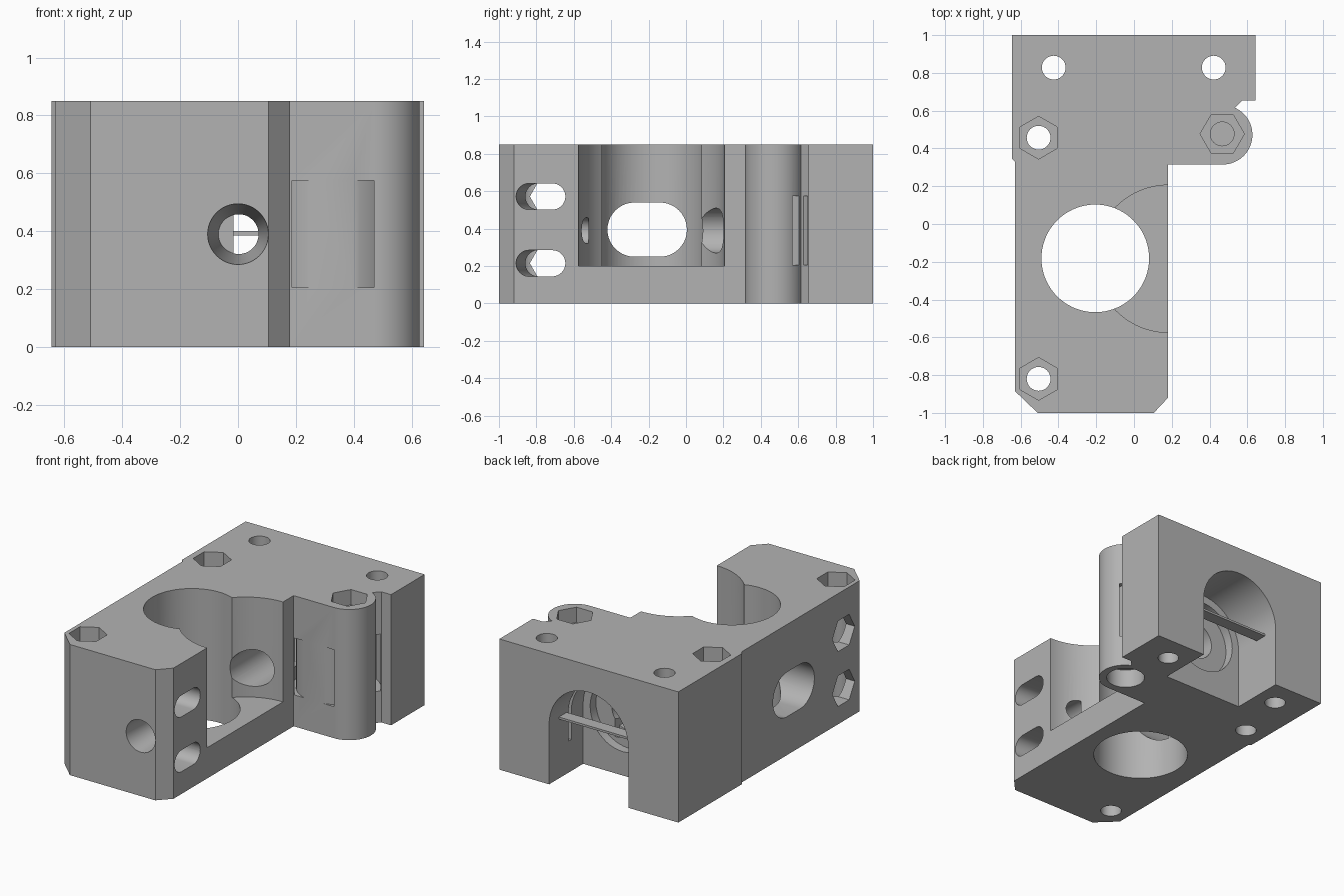
import bpy, bmesh, math
from mathutils import Vector

cube = bpy.data.objects.get("Cube")
if cube:
    bpy.data.objects.remove(cube, do_unlink=True)

grey = bpy.data.materials.new("plain grey")
grey.use_nodes = True
colour = (0.45, 0.45, 0.45, 1)
grey.diffuse_color = colour
grey.node_tree.nodes["Principled BSDF"].inputs["Base Color"].default_value = colour

H = 0.85
MID = 0.39


def place(axis, u, v, w):
    """Point with profile coordinates u, v and position w along the axis."""
    return {"x": (w, u, v), "y": (u, w, v), "z": (u, v, w)}[axis]


def loft(name, axis, start, end, w0, w1):
    """Solid between two matching profiles."""
    bm = bmesh.new()
    a = [bm.verts.new(place(axis, u, v, w0)) for u, v in start]
    b = [bm.verts.new(place(axis, u, v, w1)) for u, v in end]
    bm.faces.new(a)
    bm.faces.new(b)
    for i in range(len(a)):
        j = (i + 1) % len(a)
        bm.faces.new((a[i], a[j], b[j], b[i]))
    bmesh.ops.recalc_face_normals(bm, faces=bm.faces)
    mesh = bpy.data.meshes.new(name)
    bm.to_mesh(mesh)
    bm.free()
    mesh.materials.append(grey)
    obj = bpy.data.objects.new(name, mesh)
    bpy.context.collection.objects.link(obj)
    return obj


def prism(name, axis, profile, w0, w1):
    return loft(name, axis, profile, profile, w0, w1)


def arc(u, v, r, a0=0, a1=360, n=48):
    full = a1 - a0 == 360
    steps = n if full else n + 1
    return [(u + r * math.cos(math.radians(a0 + (a1 - a0) * i / n)),
             v + r * math.sin(math.radians(a0 + (a1 - a0) * i / n))) for i in range(steps)]


def hexagon(u, v, r, turn=0):
    return arc(u, v, r, turn, turn + 360, 6)


def stadium(u0, u1, v, r):
    return arc(u1, v, r, -90, 90, 20) + arc(u0, v, r, 90, 270, 20)


def rect(u0, u1, v0, v1):
    return [(u0, v0), (u1, v0), (u1, v1), (u0, v1)]


def boolean(target, tool, operation="DIFFERENCE"):
    mod = target.modifiers.new("cut", "BOOLEAN")
    mod.operation = operation
    mod.solver = "EXACT"
    mod.object = tool
    bpy.context.view_layer.update()
    result = bpy.data.meshes.new_from_object(
        target.evaluated_get(bpy.context.evaluated_depsgraph_get()))
    target.modifiers.clear()
    target.data = result
    bpy.data.objects.remove(tool, do_unlink=True)


# Block with corner chamfers and a rounded rod post
outline = [(-0.51, -1), (0.105, -1), (0.18, -0.92), (0.18, 0.315)]
outline += arc(0.47, 0.472, 0.157, -90, 66, 28)
outline += [(0.575, 0.655), (0.643, 0.655), (0.643, 1), (-0.645, 1),
            (-0.645, 0.345), (-0.63, 0.33), (-0.63, -0.885)]
body = prism("mount_body", "z", outline, 0, H)


def cut(axis, profile, w0, w1, end=None):
    boolean(body, loft("cutter", axis, profile, end or profile, w0, w1))


# Large vertical bore and wider side pocket
cut("z", arc(-0.205, -0.182, 0.285, n=72), -0.1, 1)
cut("z", arc(0.182, -0.184, 0.39, n=96), 0.2, 1)

# Oblong window through the side wall
cut("x", stadium(-0.275, -0.14, 0.395, 0.145), -0.8, -0.2)

# Rear arched pocket, open below, with stepped recess
arch = arc(0, MID, 0.285, 0, 180, 40) + [(-0.285, -0.1), (0.285, -0.1)]
cut("y", arch, 0.65, 1.1)
cut("y", arc(0, MID, 0.235), 0.59, 0.7)

# Lengthwise holes: tapered front, wider rear
cut("y", arc(0, MID, 0.105), -1.001, -0.52, arc(0, MID, 0.068))
cut("y", arc(0, MID, 0.12), 0.0, 0.62)

# Screw holes with nut traps in the top
for x, y in ((-0.505, 0.457), (-0.505, -0.82)):
    cut("z", arc(x, y, 0.063, n=32), -0.1, 1)
    cut("z", hexagon(x, y, 0.113, 30), 0.75, 1)
for x in (-0.425, 0.422):
    cut("z", arc(x, 0.828, 0.063, n=32), -0.1, 1)

# Curved strap channel beside the post
ring = prism("strap_channel", "z", arc(0.328, 0.54, 0.266, n=64), 0.205, 0.575)
boolean(ring, prism("ring_core", "z", arc(0.328, 0.54, 0.236, n=64), 0.1, 0.7))
boolean(body, ring)

# Post: nut trap above, blind bore, counterbore below
cut("z", hexagon(0.467, 0.477, 0.117), 0.75, 1)
cut("z", arc(0.467, 0.477, 0.063, n=32), 0.3, 0.9)
cut("z", arc(0.467, 0.477, 0.115, n=40), -0.1, 0.12)
cut("z", arc(0.467, 0.477, 0.063, n=32), 0.05, 0.28)

# Clamp slots leading to nut traps on the far side
for z in (0.215, 0.572):
    cut("x", stadium(-0.84, -0.715, z, 0.07), 0.2, -0.5, stadium(-0.785, -0.715, z, 0.07))
    cut("x", hexagon(-0.72, z, 0.115), -0.8, -0.47)

# Thin bridge across the rear pocket
bridge = prism("rear_bridge", "y", rect(-0.29, 0.29, 0.386, 0.4), 0.82, 0.9)
boolean(body, bridge, "UNION")

bpy.ops.object.select_all(action="DESELECT")
body.select_set(True)
bpy.context.view_layer.objects.active = body
bpy.ops.object.shade_smooth_by_angle(angle=math.radians(25))
